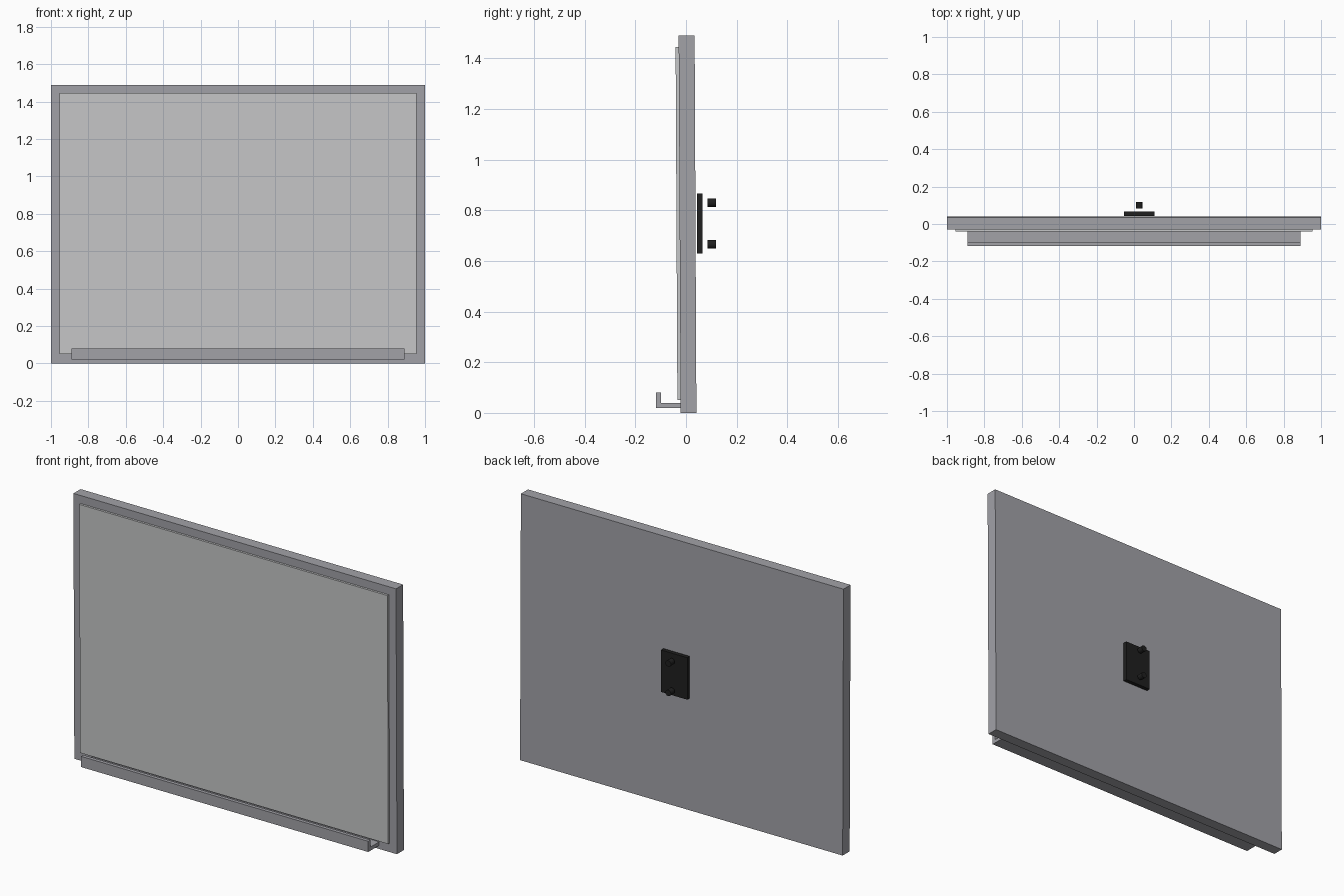
import bpy
import bmesh
from mathutils import Matrix

cube = bpy.data.objects.get("Cube")
if cube:
    bpy.data.objects.remove(cube, do_unlink=True)


def make_material(name, rgb):
    mat = bpy.data.materials.new(name)
    mat.use_nodes = True
    color = (*rgb, 1)
    mat.diffuse_color = color
    mat.node_tree.nodes["Principled BSDF"].inputs["Base Color"].default_value = color
    return mat


frame_grey = make_material("frame grey", (0.36, 0.36, 0.39))
board_grey = make_material("board light grey", (0.565, 0.57, 0.578))
black = make_material("mount black", (0.014, 0.014, 0.014))


def finish(name, bm, mat):
    bmesh.ops.recalc_face_normals(bm, faces=bm.faces)
    mesh = bpy.data.meshes.new(name)
    bm.to_mesh(mesh)
    bm.free()
    mesh.materials.append(mat)
    obj = bpy.data.objects.new(name, mesh)
    bpy.context.collection.objects.link(obj)
    return obj


def extrude_profile(name, profile, x0, x1, mat):
    """Extrude a (y, z) side profile along x."""
    bm = bmesh.new()
    face = bm.faces.new([bm.verts.new((x0, y, z)) for y, z in profile])
    new = bmesh.ops.extrude_face_region(bm, geom=[face])["geom"]
    verts = [v for v in new if isinstance(v, bmesh.types.BMVert)]
    bmesh.ops.translate(bm, verts=verts, vec=(x1 - x0, 0, 0))
    return finish(name, bm, mat)


# Slightly leaning frame slab and the raised writing board on its front
extrude_profile("frame", [(-0.021, 0), (0.041, 0), (0.034, 1.49), (-0.029, 1.49)],
                -1, 1, frame_grey)
extrude_profile("writing_board",
                [(-0.034, 0.05), (-0.021, 0.05), (-0.0285, 1.445), (-0.041, 1.445)],
                -0.955, 0.955, board_grey)

# L-shaped pen tray
extrude_profile("pen_tray",
                [(-0.118, 0.02), (-0.021, 0.02), (-0.021, 0.04),
                 (-0.098, 0.04), (-0.098, 0.08), (-0.118, 0.08)],
                -0.89, 0.89, frame_grey)

# Wall mount: back plate and two round spacers
extrude_profile("mount_plate", [(0.044, 0.63), (0.066, 0.63), (0.066, 0.865), (0.044, 0.865)],
                -0.054, 0.109, black)
for name, z in (("lower_spacer", 0.665), ("upper_spacer", 0.83)):
    bm = bmesh.new()
    bmesh.ops.create_cone(bm, cap_ends=True, segments=24, radius1=0.017, radius2=0.017,
                          depth=0.034, matrix=Matrix.Rotation(1.5708, 4, "X"))
    spacer = finish(name, bm, black)
    spacer.location = (0.028, 0.101, z)
    bpy.ops.object.select_all(action="DESELECT")
    spacer.select_set(True)
    bpy.context.view_layer.objects.active = spacer
    bpy.ops.object.shade_smooth_by_angle()
